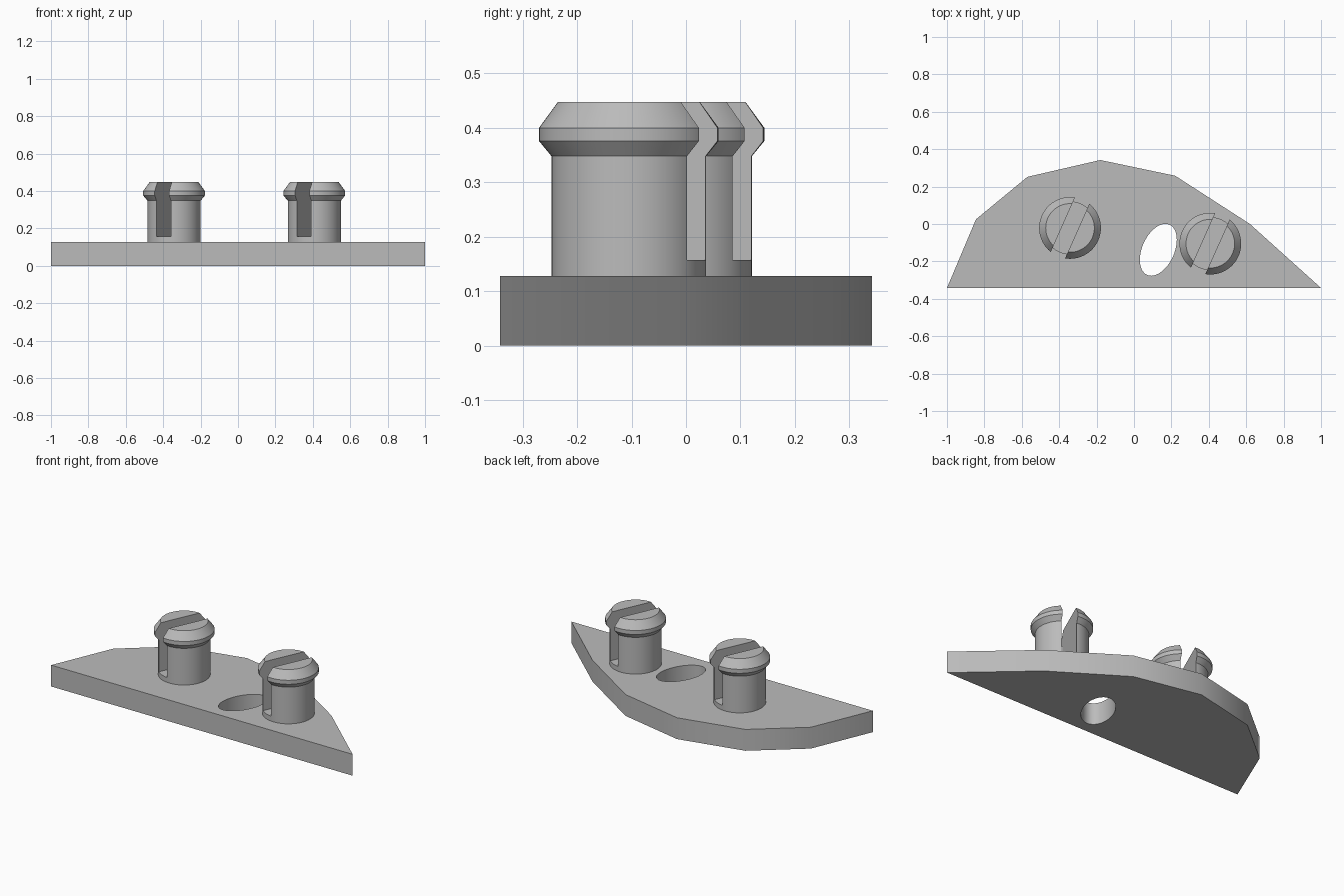
import bpy, bmesh, math
from mathutils import Matrix

if "Cube" in bpy.data.objects:
    bpy.data.objects.remove(bpy.data.objects["Cube"])

ANGLE = math.radians(66)   # shared direction of the slots and the oval hole
PLATE_TOP = 0.128
SLOT_FLOOR = 0.157

grey = bpy.data.materials.new("plain grey")
grey.diffuse_color = (0.5, 0.5, 0.5, 1)
grey.use_nodes = True
grey.node_tree.nodes["Principled BSDF"].inputs["Base Color"].default_value = grey.diffuse_color


def make_object(name, bm):
    bmesh.ops.recalc_face_normals(bm, faces=bm.faces)
    mesh = bpy.data.meshes.new(name)
    bm.to_mesh(mesh)
    bm.free()
    mesh.materials.append(grey)
    obj = bpy.data.objects.new(name, mesh)
    bpy.context.collection.objects.link(obj)
    return obj


def activate(obj):
    bpy.ops.object.select_all(action='DESELECT')
    obj.select_set(True)
    bpy.context.view_layer.objects.active = obj


def cut_and_smooth(obj, cutter):
    activate(obj)
    mod = obj.modifiers.new("cut", 'BOOLEAN')
    mod.operation = 'DIFFERENCE'
    mod.solver = 'EXACT'
    mod.object = cutter
    bpy.ops.object.modifier_apply(modifier=mod.name)
    bpy.data.objects.remove(cutter)
    bpy.ops.object.shade_smooth_by_angle(angle=math.radians(30))


# Base plate: faceted outline extruded upwards
outline = [(-1, -0.342), (1, -0.342), (0.62, 0.0), (0.22, 0.258),
           (-0.18, 0.342), (-0.57, 0.252), (-0.845, 0.025)]
bm = bmesh.new()
face = bm.faces.new([bm.verts.new((x, y, 0)) for x, y in outline])
top = bmesh.ops.extrude_face_region(bm, geom=[face])
bmesh.ops.translate(bm, vec=(0, 0, PLATE_TOP),
                    verts=[v for v in top["geom"] if isinstance(v, bmesh.types.BMVert)])
plate = make_object("base_plate", bm)

# Oval through hole
bm = bmesh.new()
bmesh.ops.create_cone(bm, cap_ends=True, segments=48, radius1=1, radius2=1, depth=1,
                      matrix=Matrix.Translation((0.13, -0.138, 0.06))
                      @ Matrix.Rotation(ANGLE, 4, 'Z')
                      @ Matrix.Diagonal((0.147, 0.086, 0.4, 1)))
cut_and_smooth(plate, make_object("hole_cutter", bm))

# Split snap pegs: turned profile with a slot sawn through the middle
profile = [(0, PLATE_TOP), (0.142, PLATE_TOP), (0.142, 0.348), (0.165, 0.376),
           (0.165, 0.4), (0.13, 0.448), (0, 0.448)]
for name, x, y in (("left_peg", -0.342, -0.021), ("right_peg", 0.408, -0.105)):
    bm = bmesh.new()
    verts = [bm.verts.new((r, 0, z)) for r, z in profile]
    edges = [bm.edges.new(pair) for pair in zip(verts, verts[1:])]
    bmesh.ops.spin(bm, geom=verts + edges, cent=(0, 0, 0), axis=(0, 0, 1),
                   angle=math.tau, steps=64, use_merge=True)
    bmesh.ops.remove_doubles(bm, verts=bm.verts, dist=1e-4)
    bmesh.ops.translate(bm, verts=bm.verts, vec=(x, y, 0))
    peg = make_object(name, bm)

    bm = bmesh.new()
    bmesh.ops.create_cube(bm, size=1, matrix=Matrix.Translation((x, y, SLOT_FLOOR + 0.25))
                          @ Matrix.Rotation(ANGLE, 4, 'Z')
                          @ Matrix.Diagonal((0.5, 0.084, 0.5, 1)))
    cut_and_smooth(peg, make_object("slot_cutter", bm))
